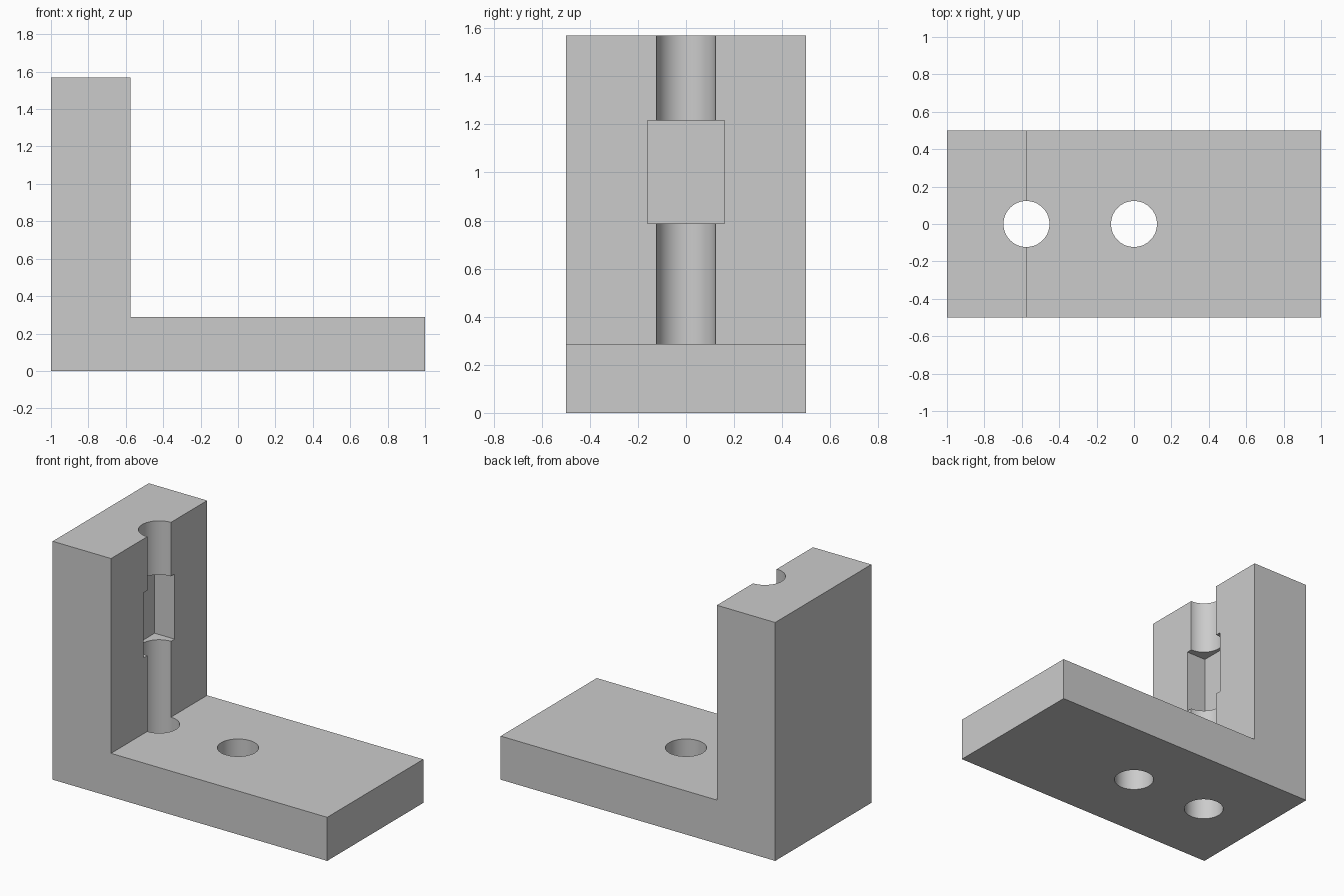
import bpy
import bmesh
from math import radians

cube = bpy.data.objects.get("Cube")
if cube:
    bpy.data.objects.remove(cube, do_unlink=True)

grey = bpy.data.materials.new("plain grey")
grey.use_nodes = True
colour = (0.6, 0.6, 0.6, 1)
grey.diffuse_color = colour
grey.node_tree.nodes["Principled BSDF"].inputs["Base Color"].default_value = colour

WALL_X = -0.575     # inner face of the upright
BASE_TOP = 0.287
HEIGHT = 1.57
HOLE_RADIUS = 0.123


def extrude_profile(name, profile, y0, y1):
    """Extrude an x-z outline along y."""
    bm = bmesh.new()
    face = bm.faces.new([bm.verts.new((x, y0, z)) for x, z in profile])
    new = bmesh.ops.extrude_face_region(bm, geom=[face])["geom"]
    verts = [v for v in new if isinstance(v, bmesh.types.BMVert)]
    bmesh.ops.translate(bm, verts=verts, vec=(0, y1 - y0, 0))
    bmesh.ops.recalc_face_normals(bm, faces=bm.faces)
    mesh = bpy.data.meshes.new(name)
    bm.to_mesh(mesh)
    bm.free()
    mesh.materials.append(grey)
    obj = bpy.data.objects.new(name, mesh)
    bpy.context.collection.objects.link(obj)
    return obj


def hole_cutter(name, x):
    bpy.ops.mesh.primitive_cylinder_add(
        vertices=64, radius=HOLE_RADIUS, depth=4, location=(x, 0, 1))
    obj = bpy.context.object
    obj.name = name
    obj.data.materials.append(grey)
    return obj


# L-shaped bracket body
bracket = extrude_profile("angle_bracket", [
    (-1, 0), (1, 0), (1, BASE_TOP), (WALL_X, BASE_TOP),
    (WALL_X, HEIGHT), (-1, HEIGHT)], -0.5, 0.5)

# Two vertical holes and the rectangular nut pocket in the upright
cutters = [
    hole_cutter("base_hole_cutter", 0),
    hole_cutter("wall_channel_cutter", WALL_X),
    extrude_profile("nut_pocket_cutter", [
        (-0.72, 0.787), (-0.4, 0.787), (-0.4, 1.215), (-0.72, 1.215)],
        -0.161, 0.161),
]

bpy.ops.object.select_all(action="DESELECT")
bracket.select_set(True)
bpy.context.view_layer.objects.active = bracket
for cutter in cutters:
    cut = bracket.modifiers.new(cutter.name, "BOOLEAN")
    cut.operation = "DIFFERENCE"
    cut.solver = "EXACT"
    cut.object = cutter
    bpy.ops.object.modifier_apply(modifier=cut.name)
    bpy.data.objects.remove(cutter, do_unlink=True)

bpy.ops.object.shade_smooth_by_angle(angle=radians(30))
